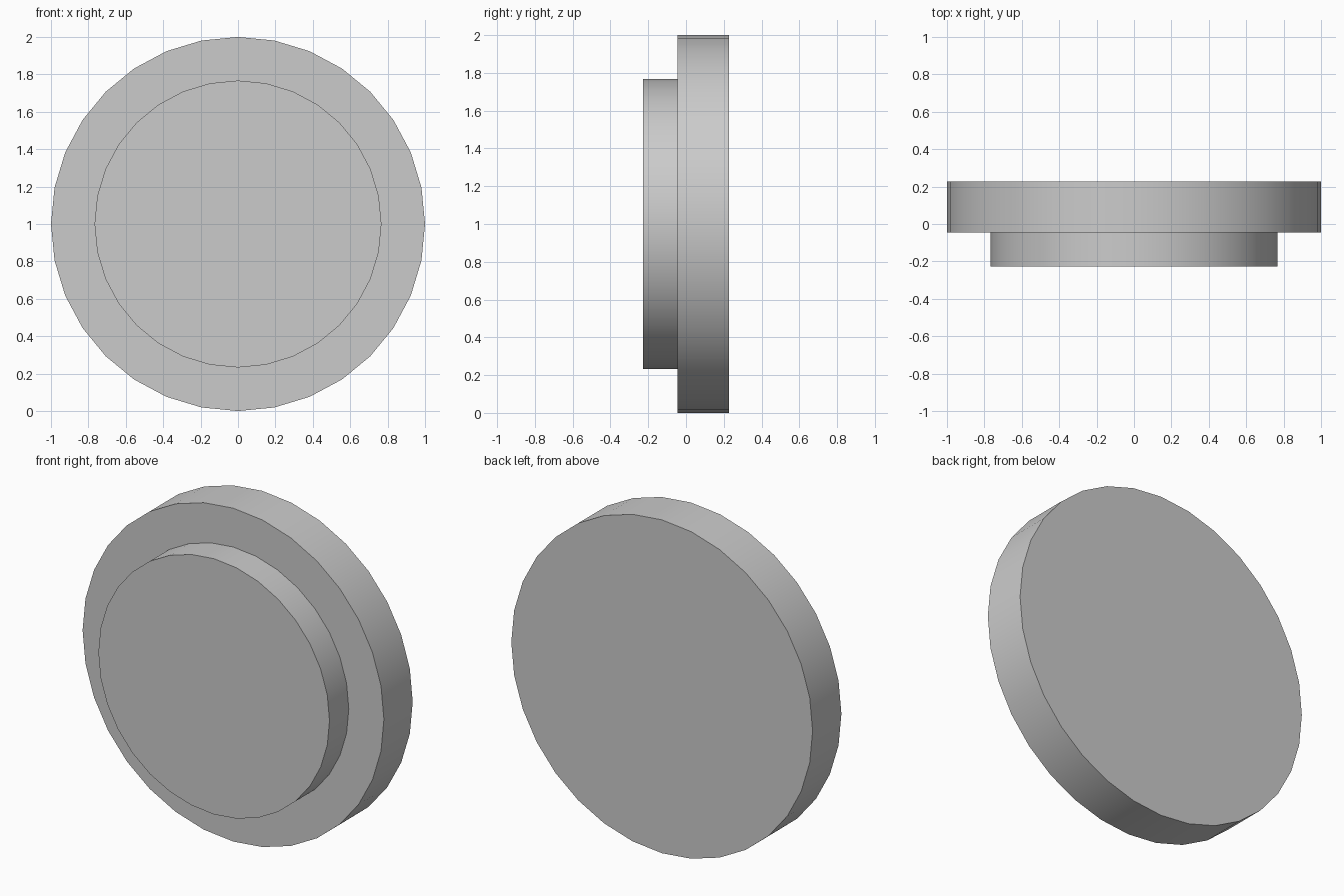
import bpy
import bmesh
import math

if "Cube" in bpy.data.objects:
    bpy.data.objects.remove(bpy.data.objects["Cube"])

SIDES = 32
# (radius, y) from the back rim to the raised front face
PROFILE = [(1.0, 0.228), (1.0, -0.045), (0.767, -0.045), (0.767, -0.228)]

# Stepped disc: one ring per profile point, bridged and capped
bm = bmesh.new()
rings = []
for radius, y in PROFILE:
    ring = []
    for i in range(SIDES):
        a = 2 * math.pi * i / SIDES
        ring.append(bm.verts.new((radius * math.cos(a), y, 1 + radius * math.sin(a))))
    rings.append(ring)

for r0, r1 in zip(rings, rings[1:]):
    for i in range(SIDES):
        j = (i + 1) % SIDES
        bm.faces.new((r0[i], r0[j], r1[j], r1[i]))
bm.faces.new(rings[0])
bm.faces.new(rings[-1])
bmesh.ops.recalc_face_normals(bm, faces=bm.faces)

mesh = bpy.data.meshes.new("stepped_disc")
bm.to_mesh(mesh)
bm.free()
disc = bpy.data.objects.new("stepped_disc", mesh)
bpy.context.collection.objects.link(disc)

# Smooth rims, sharp corners
bpy.context.view_layer.objects.active = disc
disc.select_set(True)
bpy.ops.object.shade_smooth_by_angle(angle=math.radians(30))
